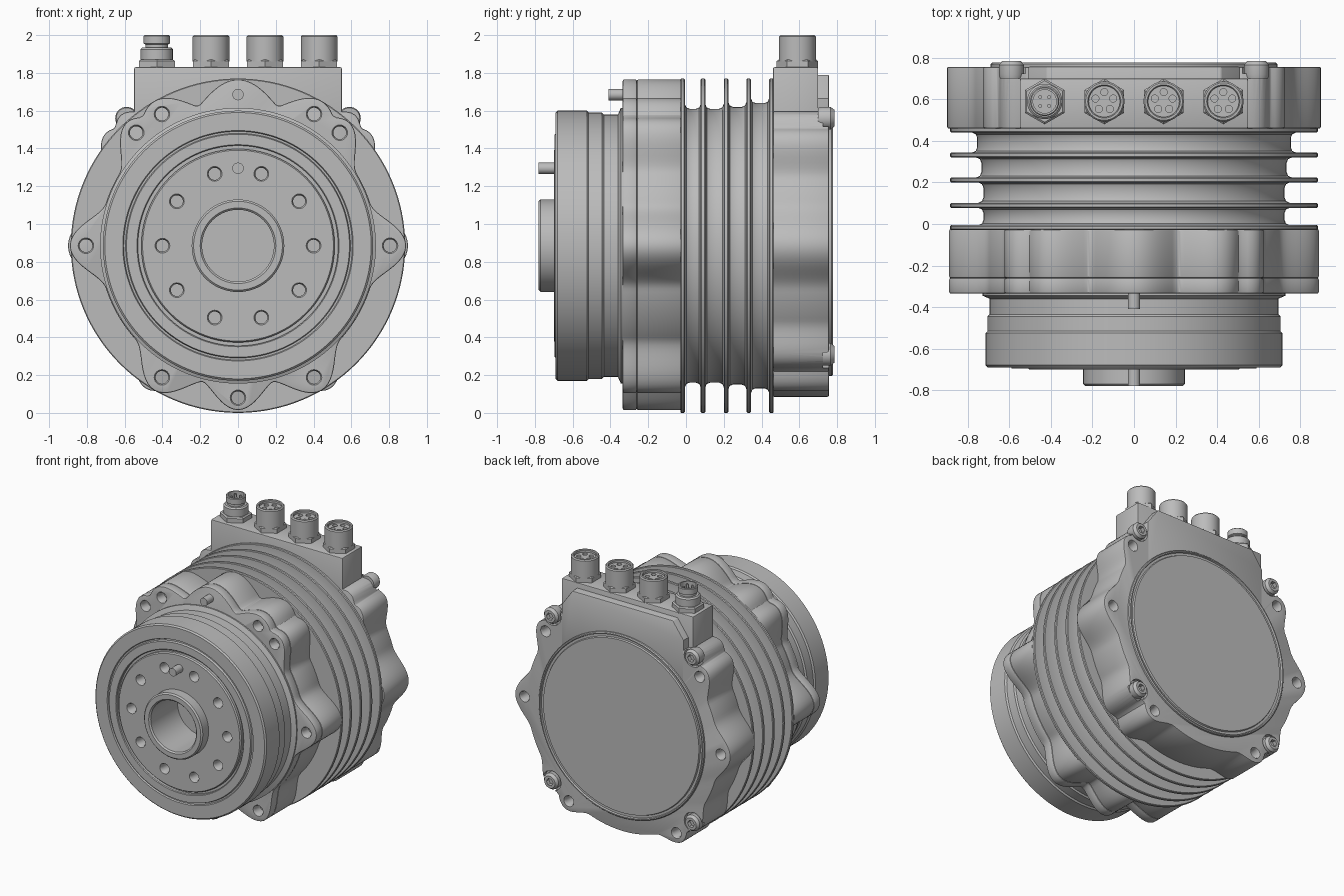
import bpy, bmesh
from math import radians, pi, cos, sin

if "Cube" in bpy.data.objects:
    bpy.data.objects.remove(bpy.data.objects["Cube"])

AXIS_Z = 0.885      # height of the main axis

metal = bpy.data.materials.new("grey_metal")
metal.use_nodes = True
metal.diffuse_color = (0.5, 0.5, 0.5, 1)
metal.node_tree.nodes["Principled BSDF"].inputs["Base Color"].default_value = (0.5, 0.5, 0.5, 1)


def finish(bm, name, loc):
    bmesh.ops.recalc_face_normals(bm, faces=bm.faces)
    mesh = bpy.data.meshes.new(name)
    bm.to_mesh(mesh)
    bm.free()
    mesh.materials.append(metal)
    obj = bpy.data.objects.new(name, mesh)
    obj.location = loc
    bpy.context.collection.objects.link(obj)
    return obj


def lathe(name, profile, loc=(0, 0, AXIS_Z), axis="Y", steps=128):
    """Revolve (radius, position along axis) points."""
    bm = bmesh.new()
    if axis == "Y":
        verts = [bm.verts.new((r, h, 0)) for r, h in profile]
    else:
        verts = [bm.verts.new((0, r, h)) for r, h in profile]
    edges = [bm.edges.new(pair) for pair in zip(verts, verts[1:])]
    bmesh.ops.spin(bm, geom=verts + edges, cent=(0, 0, 0), angle=2 * pi, steps=steps,
                   axis=(0, 1, 0) if axis == "Y" else (0, 0, 1))
    bmesh.ops.remove_doubles(bm, verts=bm.verts, dist=1e-5)
    return finish(bm, name, loc)


def rod(name, radius, start, end, loc, axis="Y", steps=32):
    return lathe(name, [(0, start), (radius, start), (radius, end), (0, end)], loc, axis, steps)


def apply_modifier(obj, mod):
    bpy.context.view_layer.objects.active = obj
    bpy.ops.object.modifier_apply(modifier=mod.name)


def prism(name, outline, y0, y1, bevel=0.008):
    """Extrude an (x, z) outline along y and soften its rims."""
    bm = bmesh.new()
    face = bm.faces.new([bm.verts.new((x, y0, z)) for x, z in outline])
    ext = bmesh.ops.extrude_face_region(bm, geom=[face])
    moved = [g for g in ext["geom"] if isinstance(g, bmesh.types.BMVert)]
    bmesh.ops.translate(bm, verts=moved, vec=(0, y1 - y0, 0))
    obj = finish(bm, name, (0, 0, AXIS_Z))
    mod = obj.modifiers.new("soft_rim", "BEVEL")
    mod.width, mod.segments, mod.angle_limit = bevel, 2, radians(40)
    apply_modifier(obj, mod)
    return obj


def cut(obj, cutters):
    for cutter in cutters:
        cutter.hide_render = True
        mod = obj.modifiers.new("hole", "BOOLEAN")
        mod.operation, mod.solver, mod.object = "DIFFERENCE", "EXACT", cutter
        bpy.context.view_layer.update()
        apply_modifier(obj, mod)
        bpy.data.objects.remove(cutter)


def countersunk(radius, y, depth, x, z):
    """Cutter for a chamfered hole entering at y; negative depth enters from behind."""
    s = 1 if depth > 0 else -1
    return lathe("cutter", [(0, y - 0.01 * s), (radius + 0.012, y - 0.01 * s),
                            (radius, y + 0.015 * s), (radius, y + depth), (0, y + depth)],
                 (x, 0, AXIS_Z + z), "Y", 24)


def polar(angle, radius):
    return radius * cos(radians(angle)), radius * sin(radians(angle))


def lobed(base, lobes, count=240):
    """Round outline with a smooth bump for each (angle, peak, half width)."""
    points = []
    for i in range(count):
        a = 360 * i / count
        r = base
        for angle, peak, width in lobes:
            d = abs((a - angle + 180) % 360 - 180)
            if d < width:
                r = max(r, base + (peak - base) * (1 + cos(pi * d / width)) / 2)
        points.append(polar(a, r))
    return points


def both_sides(lobes):
    return lobes + [(180 - a, p, w) for a, p, w in lobes]


# Output drum with hub, bore, grooved face and stepped rim
drum = lathe("output_drum", [
    (0, -0.45), (0.19, -0.45), (0.19, -0.77), (0.2, -0.78), (0.235, -0.78), (0.245, -0.77),
    (0.245, -0.70), (0.505, -0.70), (0.512, -0.69), (0.512, -0.67), (0.53, -0.67),
    (0.53, -0.69), (0.535, -0.695), (0.59, -0.695), (0.595, -0.68), (0.605, -0.68),
    (0.61, -0.69), (0.705, -0.69), (0.715, -0.68), (0.715, -0.525), (0.705, -0.515),
    (0.705, -0.445), (0.695, -0.435), (0.695, -0.36), (0.73, -0.345), (0.73, -0.3), (0, -0.3)])
cut(drum, [countersunk(0.032, -0.70, 0.08, *polar(36 * i, 0.4)) for i in range(10)])
rod("hub_pin", 0.03, -0.78, -0.68, (0, 0, AXIS_Z + 0.41))

# Lobed mounting flange in two layers
flange_shape = lobed(0.735, both_sides([
    (0, 0.89, 18), (48, 0.88, 17), (60, 0.885, 20), (90, 0.88, 23),
    (-60, 0.885, 18), (-90, 0.87, 17)]))
flange = prism("front_flange", flange_shape, -0.335, -0.26)
prism("front_flange_back", flange_shape, -0.26, -0.025)
cut(flange, [countersunk(0.034, -0.335, 0.1, *polar(a, 0.805))
             for a in (0, 48, 60, 120, 132, 180, 240, 270, 300)])
rod("flange_pin", 0.03, -0.41, -0.30, (0, 0, AXIS_Z + 0.8))

# Finned body: thin discs with filleted valleys
fins = [-0.018, 0.09, 0.212, 0.332, 0.452]
cores = [0.725, 0.725, 0.735, 0.755]
profile = [(0, fins[0] - 0.012)]
for i, y in enumerate(fins):
    if i:
        r = cores[i - 1]
        profile += [(r, y - 0.037), (r + 0.007, y - 0.02), (r + 0.025, y - 0.012)]
    profile += [(0.88, y - 0.012), (0.885, y - 0.007), (0.885, y + 0.007), (0.88, y + 0.012)]
    if i < len(cores):
        r = cores[i]
        profile += [(r + 0.025, y + 0.012), (r + 0.007, y + 0.02), (r, y + 0.037)]
lathe("finned_body", profile + [(0, fins[-1] + 0.012)])

# Rear housing with lobes, holes and screw seats
housing = prism("rear_housing", lobed(0.80, both_sides([
    (0, 0.9, 17), (40, 0.92, 14), (48, 0.93, 13), (-44, 0.885, 14), (-57, 0.9, 13)])),
    0.46, 0.757)
screws = [(s * 0.59, z) for s in (-1, 1) for z in (0.675, -0.575)]
holes = [polar(a, r) for a, r in ((0, 0.82), (180, 0.82), (40, 0.84), (140, 0.84),
                                  (-57, 0.825), (-123, 0.825))]
cut(housing, [countersunk(0.034, 0.757, -0.1, x, z) for x, z in holes])
cut(housing, [rod("cutter", 0.075, 0.725, 0.8, (x, 0, AXIS_Z + z)) for x, z in screws])
for x, z in screws:
    head = lathe("cover_screw", [(0, 0.70), (0.055, 0.70), (0.06, 0.72), (0.06, 0.765),
                                 (0.045, 0.785), (0, 0.785)], (x, 0, AXIS_Z + z), "Y", 32)
    cut(head, [rod("cutter", 0.028, 0.755, 0.8, (x, 0, AXIS_Z + z), "Y", 6)])

# Round rear cover with a rim groove
lathe("rear_cover", [(0, 0.775), (0.65, 0.775), (0.655, 0.764), (0.672, 0.764), (0.676, 0.777),
                     (0.684, 0.777), (0.69, 0.77), (0.69, 0.74), (0, 0.74)])

# Connector block and the raised plate behind it
prism("connector_block", [(-0.55, 0.4), (0.55, 0.4), (0.55, 0.945), (-0.55, 0.945)], 0.46, 0.70)
prism("block_back_plate", [(-0.51, 0.4), (0.51, 0.4), (0.51, 0.78), (0.42, 0.905),
                           (-0.42, 0.905), (-0.51, 0.78)], 0.5, 0.758)

# Four connectors: one slim plug and three sockets
for i, x in enumerate((-0.43, -0.143, 0.143, 0.43)):
    at = (x, 0.59, 0)
    lathe("connector_nut", [(0, 1.82), (0.11, 1.82), (0.11, 1.862), (0.1, 1.87), (0, 1.87)],
          at, "Z", 6)
    if i == 0:
        lathe("plug_shell", [(0, 1.86), (0.085, 1.86), (0.085, 1.925), (0.075, 1.935),
                             (0.06, 1.935), (0.06, 1.95), (0.07, 1.955), (0.07, 1.995),
                             (0.065, 2.0), (0.056, 2.0), (0.056, 1.95), (0, 1.95)], at, "Z", 48)
        for k in range(4):
            px, py = polar(45 + 90 * k, 0.03)
            rod("plug_pin", 0.009, 1.94, 1.99, (x + px, 0.59 + py, 0), "Z", 12)
    else:
        socket = lathe("socket_shell", [
            (0, 1.86), (0.097, 1.86), (0.097, 1.992), (0.09, 2.0), (0.08, 2.0),
            (0.075, 1.995), (0.075, 1.98), (0, 1.98)], at, "Z", 48)
        spots = [polar(90 + 72 * k, 0.045) for k in range(5)]
        cut(socket, [rod("cutter", 0.017, 1.92, 2.02, (x + px, 0.59 + py, 0), "Z", 16)
                     for px, py in spots])

# Smooth shading with crisp edges
bpy.ops.object.select_all(action="DESELECT")
for obj in bpy.context.scene.objects:
    if obj.type == "MESH" and metal.name in obj.data.materials:
        obj.select_set(True)
        bpy.context.view_layer.objects.active = obj
bpy.ops.object.shade_smooth_by_angle(angle=radians(30))
